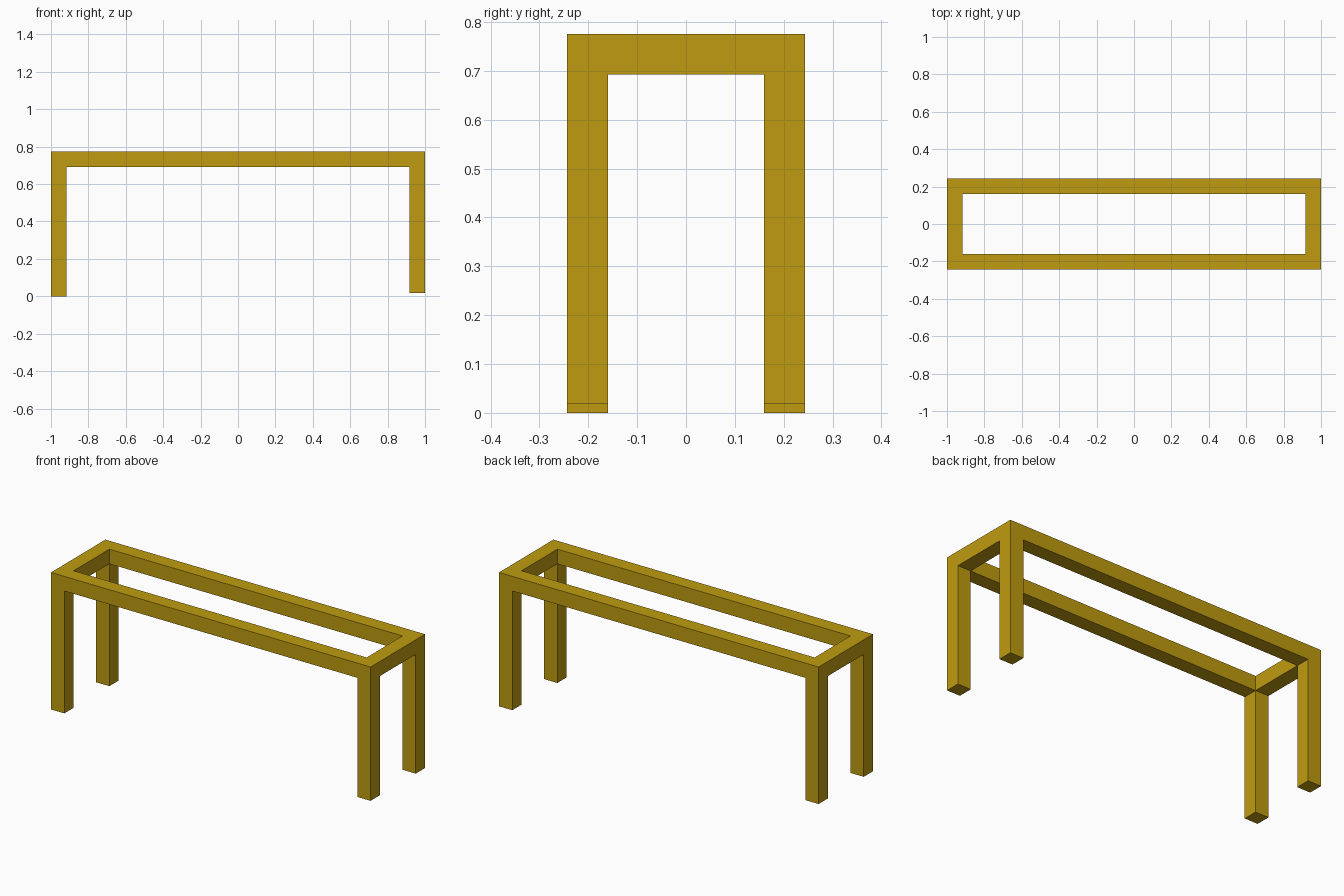
import bpy, bmesh
from mathutils import Matrix, Vector

if "Cube" in bpy.data.objects:
    bpy.data.objects.remove(bpy.data.objects["Cube"])

HX, HY = 1.0, 0.243          # half length, half depth
T = 0.083                    # bar thickness
TOP = 0.775
UNDER = TOP - T
FOOT_LEFT, FOOT_RIGHT = 0.0, 0.018

mat = bpy.data.materials.new("ochre yellow")
mat.diffuse_color = (0.52, 0.33, 0.005, 1)
mat.use_nodes = True
mat.node_tree.nodes["Principled BSDF"].inputs["Base Color"].default_value = mat.diffuse_color

# Solid slab for the top
bm = bmesh.new()
bmesh.ops.create_cube(bm, size=1, matrix=Matrix.Translation((0, 0, TOP - T / 2))
                      @ Matrix.Diagonal((2 * HX, 2 * HY, T, 1)))

# Cut lines along the inner edges of the bars
for axis, half in ((Vector((1, 0, 0)), HX), (Vector((0, 1, 0)), HY)):
    for s in (-1, 1):
        bmesh.ops.bisect_plane(bm, geom=bm.verts[:] + bm.edges[:] + bm.faces[:],
                               plane_co=axis * s * (half - T), plane_no=axis)

# Open the middle and wall it in, leaving a rectangular ring
middle = [f for f in bm.faces if abs(f.normal.z) > 0.9
          and f.calc_center_median().xy.length < 0.01]
rim = list({e for f in middle for e in f.edges})
bmesh.ops.delete(bm, geom=middle, context='FACES_ONLY')
bmesh.ops.bridge_loops(bm, edges=rim)

# Legs drawn down from the corner squares; the right pair is slightly shorter
bm.normal_update()
corners = []
for f in bm.faces:
    c = f.calc_center_median()
    if abs(c.z - UNDER) < 1e-4 and abs(c.x) > HX - T and abs(c.y) > HY - T:
        corners.append(f)
feet = bmesh.ops.extrude_discrete_faces(bm, faces=corners)["faces"]
for f in feet:
    foot = FOOT_LEFT if f.calc_center_median().x < 0 else FOOT_RIGHT
    for v in f.verts:
        v.co.z = foot

bmesh.ops.recalc_face_normals(bm, faces=bm.faces[:])
mesh = bpy.data.meshes.new("bench_frame")
bm.to_mesh(mesh)
bm.free()
mesh.materials.append(mat)
bpy.context.collection.objects.link(bpy.data.objects.new("bench_frame", mesh))
